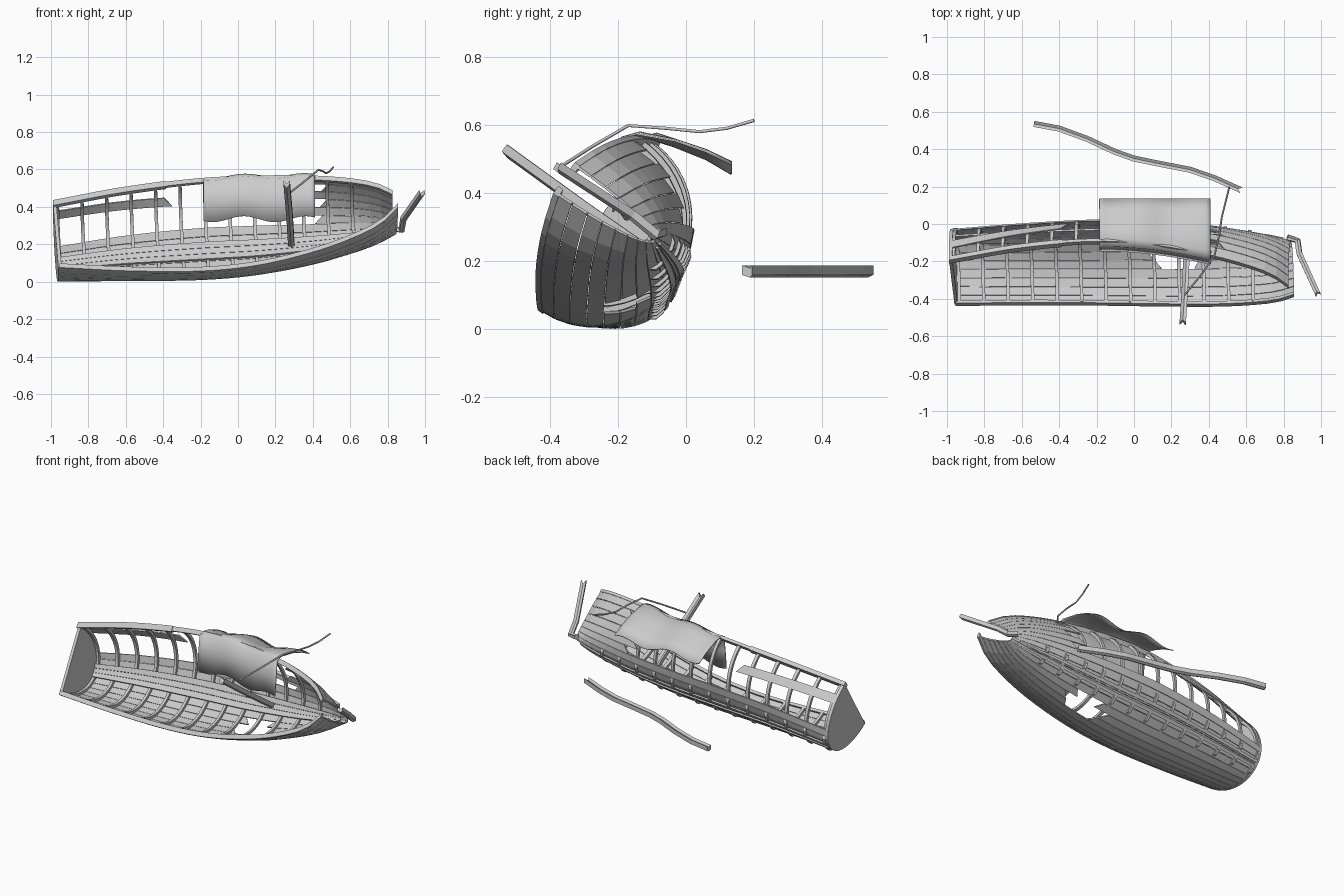
import bpy, bmesh, math
from mathutils import Vector

if "Cube" in bpy.data.objects:
    bpy.data.objects.remove(bpy.data.objects["Cube"])

# One weathered grey for everything
grey = bpy.data.materials.new("weathered_grey")
grey.use_nodes = True
grey.diffuse_color = (0.6, 0.6, 0.6, 1)
bsdf = grey.node_tree.nodes["Principled BSDF"]
bsdf.inputs["Base Color"].default_value = (0.6, 0.6, 0.6, 1)
bsdf.inputs["Roughness"].default_value = 0.9

# Hull stations: x, sideways centre, half beam, rail height, keel height (in the heeled frame)
STATIONS = [
    (-0.97, 0.03, 0.207, 0.395, 0.095),
    (-0.6, 0.07, 0.26, 0.382, 0.108),
    (-0.2, 0.10, 0.291, 0.383, 0.115),
    (0.1, 0.113, 0.28, 0.405, 0.125),
    (0.4, 0.128, 0.236, 0.448, 0.147),
    (0.6, 0.14, 0.184, 0.483, 0.175),
    (0.75, 0.15, 0.122, 0.513, 0.203),
    (0.84, 0.16, 0.045, 0.54, 0.23),
]
ACROSS = Vector((0, 0.57, 0.82))
UP = Vector((0, -0.82, 0.57))


def station(x):
    """Smoothly interpolated station values at x."""
    i = 0
    while i < len(STATIONS) - 2 and x > STATIONS[i + 1][0]:
        i += 1
    a, b = STATIONS[i], STATIONS[i + 1]
    p, q = STATIONS[max(i - 1, 0)], STATIONS[min(i + 2, len(STATIONS) - 1)]
    h = b[0] - a[0]
    t = (x - a[0]) / h
    out = []
    for k in range(1, 5):
        ma = (b[k] - p[k]) / (b[0] - p[0]) * h
        mb = (q[k] - a[k]) / (q[0] - a[0]) * h
        out.append((2*t**3 - 3*t*t + 1) * a[k] + (t**3 - 2*t*t + t) * ma
                   + (3*t*t - 2*t**3) * b[k] + (t**3 - t*t) * mb)
    return out


def hull(x, deg, off=0.0, up=0.0):
    """Point on the hull: angle from keel (0) to rails (-90 low, 90 high)."""
    cu, half, rail, keel = station(x)
    s, c = math.sin(math.radians(deg)), math.cos(math.radians(deg))
    p = ACROSS * (cu + (half + off) * s) + UP * (rail - (rail - keel + off) * c + up)
    return p + Vector((x - 0.015 * s, 0, 0))


def make(name, bm):
    bmesh.ops.recalc_face_normals(bm, faces=bm.faces)
    mesh = bpy.data.meshes.new(name)
    bm.to_mesh(mesh)
    bm.free()
    mesh.materials.append(grey)
    ob = bpy.data.objects.new(name, mesh)
    bpy.context.collection.objects.link(ob)
    return ob


def sweep(name, rings):
    """Closed solid through a list of rings of corners."""
    bm = bmesh.new()
    vs = [[bm.verts.new(p) for p in r] for r in rings]
    n = len(vs[0])
    for a, b in zip(vs, vs[1:]):
        for i in range(n):
            bm.faces.new((a[i], a[(i + 1) % n], b[(i + 1) % n], b[i]))
    bm.faces.new(vs[0])
    bm.faces.new(vs[-1])
    return make(name, bm)


# Timber section: ridge below, shallow split above
SECTION = ((-1, -0.6), (0, -1), (1, -0.6), (1, 0.9), (0, 0.45), (-1, 0.9))


def beam(name, path, width, height, notch):
    """Split timber along a path, with a notched far end."""
    pts = [Vector(p) for p in path]
    rings = []
    for i, p in enumerate(pts):
        tan = (pts[min(i + 1, len(pts) - 1)] - pts[max(i - 1, 0)]).normalized()
        side = tan.cross(Vector((0, 0, 1))).normalized()
        top = side.cross(tan)
        cut = tan * notch if i == len(pts) - 1 else Vector()
        rings.append([p + side * (a * width / 2) + top * (b * height / 2) - cut * (a == 0)
                      for a, b in SECTION])
    return sweep(name, rings)


def plank(name, x0, x1, d0, d1, sag=0.0, jag0=0.0, jag1=0.0):
    """Strake between two angles, with slanted broken ends."""
    n = max(2, int((x1 - x0) / 0.06))
    rings = []
    for i in range(n + 1):
        t = i / n
        xa = x0 + (x1 - x0) * t
        xb = xa + jag0 * (1 - t) ** 4 + jag1 * t ** 4
        a, b = d0 - sag * t, d1 - sag * t
        rings.append([hull(xa, a), hull(xb, b), hull(xb, b, 0.008), hull(xa, a, 0.008)])
    return sweep(name, rings)


# Planking: ten degrees to a strake, intact low side with a hole, high side stripped aft
STERN, BOW, STEP, GAP = -0.965, 0.84, 10, 0.25
HOLE = {2: (0.13, 0.33), 3: (0.06, 0.38), 4: (0.1, 0.34)}
TORN = (0.42, 0.36, 0.45, 0.38, 0.46, 0.4)
for k in range(9):
    lo, hi = k * STEP + GAP, (k + 1) * STEP - GAP
    if k in HOLE:
        a, b = HOLE[k]
        plank(f"low_strake_aft_{k}", STERN, a, -lo, -hi, jag1=0.04)
        plank(f"low_strake_fore_{k}", b, BOW, -lo, -hi, jag0=-0.03)
    else:
        plank(f"low_strake_{k}", STERN, BOW, -lo, -hi)
    if k < 3:
        plank(f"high_strake_{k}", STERN, BOW, lo, hi)
    else:
        plank(f"high_strake_{k}", TORN[k - 3], BOW, lo, hi, jag0=0.04)
plank("loose_strake", STERN, -0.34, 65, 76, sag=8, jag1=-0.04)

# Ribs, with short ends standing proud on each side of the keel
for i in range(13):
    x = -0.95 + 0.131 * i
    rings = []
    for j in range(25):
        d = -90 + 7.5 * j
        out = 0.018 if 7 < abs(d) < 16 else 0.0
        rings.append([hull(x + s, d, o) for s, o in
                      ((-0.009, -0.017), (0.009, -0.017), (0.009, out), (-0.009, out))])
    sweep(f"rib_{i}", rings)


def follow(name, x0, x1, deg, half, o0, o1, n=26):
    """Strip along the hull, upright on the rails and flush elsewhere."""
    rings = []
    for i in range(n + 1):
        x = x0 + (x1 - x0) * i / n
        if abs(deg) == 90:
            rings.append([hull(x, deg, o, u) for o, u in
                          ((o0, -half), (o1, -half), (o1, half), (o0, half))])
        else:
            rings.append([hull(x, deg + d, o) for d, o in
                          ((-half, o0), (half, o0), (half, o1), (-half, o1))])
    return sweep(name, rings)


# Rails, inner floor boards and bottom stringers
follow("low_rail", -0.97, 0.84, -90, 0.009, -0.016, 0.011)
follow("high_rail", -0.97, 0.84, 90, 0.009, -0.017, 0.011)
follow("high_rail_cap", -0.975, -0.37, 90, 0.013, -0.022, 0.013)
for side in (-1, 0, 1):
    follow(f"floor_board_{side}", -0.955, 0.8, side * 8.2, 3.9, -0.028, -0.018)
for side in (-1, 1):
    follow(f"bottom_stringer_{side}", -0.96, 0.8, side * 4, 2, 0.006, 0.016)

# Transom
sweep("transom", [[hull(x, -90 + 7.5 * j, 0.009) for j in range(25)] for x in (-0.975, -0.957)])

# Broken stem, leaning post and drifting timber
beam("broken_stem", [(0.82, -0.07, 0.285), (0.875, -0.09, 0.275), (0.885, -0.16, 0.335),
                     (0.985, -0.38, 0.478)], 0.03, 0.03, 0.02)
beam("leaning_post", [(0.285, -0.07, 0.2), (0.275, -0.3, 0.36), (0.26, -0.535, 0.53)],
     0.034, 0.034, 0.025)
beam("drifting_timber", [(-0.535, 0.535, 0.17), (-0.4, 0.51, 0.17), (-0.25, 0.455, 0.17),
                         (-0.1, 0.385, 0.17), (0, 0.35, 0.17), (0.12, 0.325, 0.17),
                         (0.3, 0.29, 0.17), (0.43, 0.245, 0.17), (0.575, 0.18, 0.17)],
     0.032, 0.038, 0.02)

# Rope trailing over the rail
curve = bpy.data.curves.new("rope", "CURVE")
curve.dimensions = "3D"
curve.bevel_depth = 0.005
curve.bevel_resolution = 1
spline = curve.splines.new("POLY")
ROPE = [(0.27, -0.38, 0.47), (0.36, -0.27, 0.54), (0.43, -0.17, 0.598), (0.455, -0.06, 0.59),
        (0.47, 0.04, 0.58), (0.49, 0.12, 0.59), (0.51, 0.2, 0.613)]
spline.points.add(len(ROPE) - 1)
for pt, co in zip(spline.points, ROPE):
    pt.co = (*co, 1)
curve.materials.append(grey)
bpy.context.collection.objects.link(bpy.data.objects.new("rope", curve))

# Canvas draped over the high rail
bm = bmesh.new()
rows = []
for i in range(25):
    x = -0.185 + 0.595 * i / 24
    g = hull(x, 90)
    wave = math.sin(x * 19 + 1)
    profile = [(0.135, 0.475), (0.06, 0.515), (-0.03, 0.548), (g.y + 0.015, g.z + 0.017),
               (g.y - 0.03, g.z + 0.005), (g.y - 0.043, 0.45), (g.y - 0.055, 0.335)]
    sway = (0.018, 0.014, 0.011, 0.009, 0.008, 0.004, 0.016)
    rows.append([bm.verts.new((x, y, z + s * wave)) for (y, z), s in zip(profile, sway)])
for a, b in zip(rows, rows[1:]):
    for j in range(len(a) - 1):
        bm.faces.new((a[j], a[j + 1], b[j + 1], b[j]))
canvas = make("canvas", bm)
canvas.modifiers.new("thickness", "SOLIDIFY").thickness = 0.005
for poly in canvas.data.polygons:
    poly.use_smooth = True
